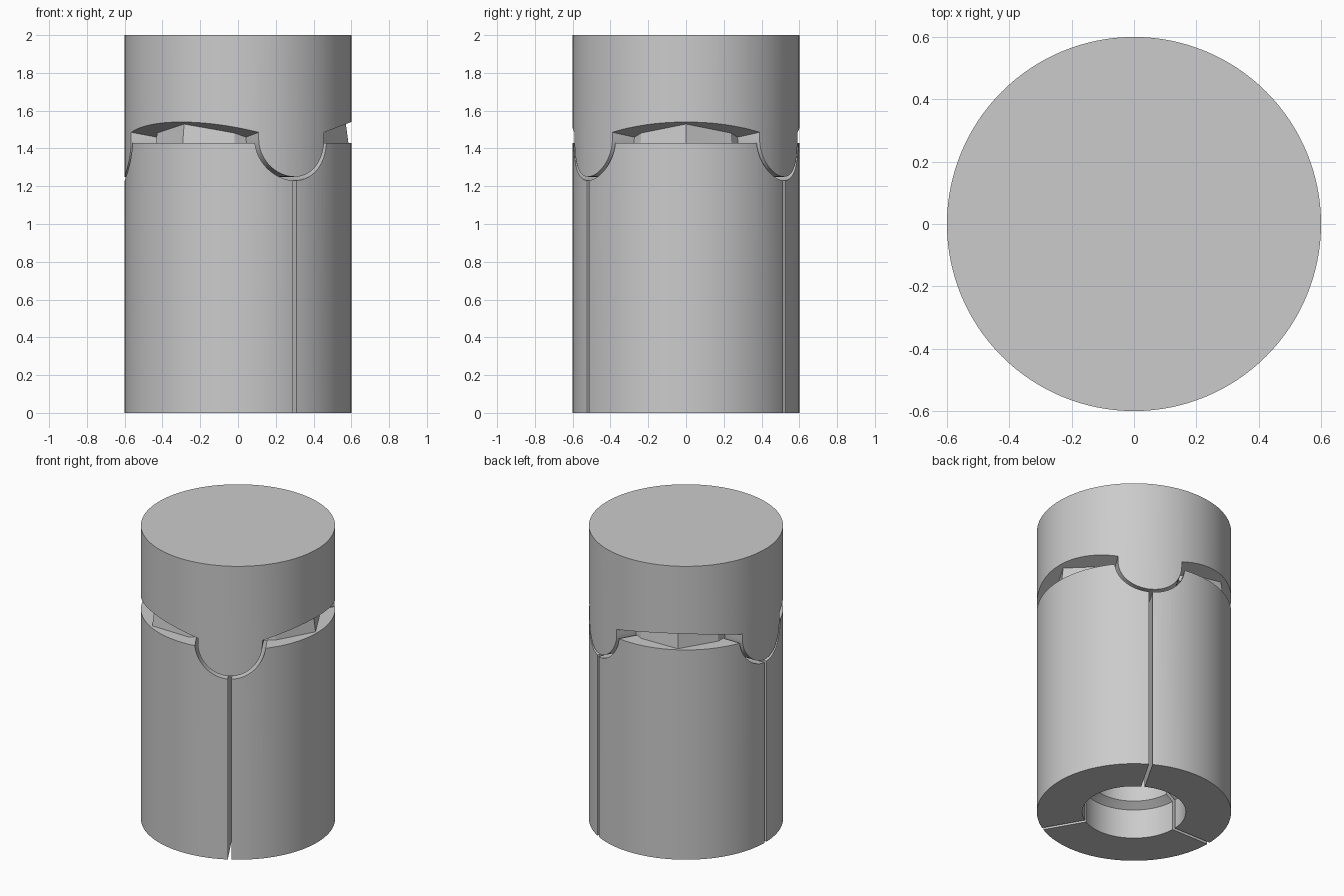
import bpy, bmesh
from math import sin, cos, pi, radians
from mathutils import Matrix, Vector

if "Cube" in bpy.data.objects:
    bpy.data.objects.remove(bpy.data.objects["Cube"])

RADIUS, SEGMENTS = 0.6, 128
GAPS = [radians(a) for a in (0, 120, 240)]
LOBES = [a + pi / 3 for a in GAPS]

grey = bpy.data.materials.new("plain grey")
grey.use_nodes = True
grey.diffuse_color = (0.6, 0.6, 0.6, 1)
grey.node_tree.nodes["Principled BSDF"].inputs["Base Color"].default_value = (0.6, 0.6, 0.6, 1)


def finish(name, bm):
    bmesh.ops.recalc_face_normals(bm, faces=bm.faces)
    mesh = bpy.data.meshes.new(name)
    bm.to_mesh(mesh)
    bm.free()
    mesh.materials.append(grey)
    obj = bpy.data.objects.new(name, mesh)
    bpy.context.collection.objects.link(obj)
    return obj


def prism(name, points, low, high, matrix=Matrix(), top_scale=1):
    """Extrude a 2D outline along local z, optionally tapered."""
    bm = bmesh.new()
    a = [bm.verts.new(matrix @ Vector((x, y, low))) for x, y in points]
    b = [bm.verts.new(matrix @ Vector((x * top_scale, y * top_scale, high))) for x, y in points]
    bm.faces.new(a)
    bm.faces.new(b)
    for i in range(len(a)):
        j = (i + 1) % len(a)
        bm.faces.new((a[i], a[j], b[j], b[i]))
    return finish(name, bm)


def arc(radius, start, end, count, centre=0):
    return [(radius * cos(start + (end - start) * i / count),
             centre + radius * sin(start + (end - start) * i / count)) for i in range(count + 1)]


def circle(radius, count=SEGMENTS):
    return arc(radius, 0, 2 * pi, count)[:-1]


def radial(angle):
    """Local x is sideways, y is up, z points outwards."""
    basis = Matrix(((0, 0, 1), (1, 0, 0), (0, 1, 0))).to_4x4()
    return Matrix.Rotation(angle, 4, 'Z') @ basis


def combine(target, tool, operation):
    tool.hide_render = True
    mod = target.modifiers.new("combine", 'BOOLEAN')
    mod.operation, mod.object, mod.solver = operation, tool, 'EXACT'
    bpy.context.view_layer.objects.active = target
    bpy.ops.object.modifier_apply(modifier=mod.name)
    bpy.data.objects.remove(tool)


def smooth(obj):
    bpy.ops.object.select_all(action='DESELECT')
    obj.select_set(True)
    bpy.context.view_layer.objects.active = obj
    bpy.ops.object.shade_smooth_by_angle(angle=radians(20))


# Split body: turned sleeve with a stepped bore
profile = [(0.6, 0), (0.6, 1.43), (0.27, 1.43), (0.27, 0.235), (0.32, 0.2), (0.32, 0)]
bm = bmesh.new()
rings = [[bm.verts.new((r * x, r * y, z)) for x, y in circle(1)] for r, z in profile]
for k, ring in enumerate(rings):
    following = rings[(k + 1) % len(rings)]
    for i in range(SEGMENTS):
        j = (i + 1) % SEGMENTS
        bm.faces.new((ring[i], ring[j], following[j], following[i]))
body = finish("split_body", bm)

# Round notches and narrow slots in the body
slot = [(-0.011, -0.1), (0.011, -0.1), (0.011, 1.6), (-0.011, 1.6)]
notch = arc(0.22, pi, 2 * pi, 32, 1.45) + [(0.22, 1.6), (-0.22, 1.6)]
for angle in LOBES:
    combine(body, prism("notch_cutter", notch, 0.2, 0.8, radial(angle)), 'DIFFERENCE')
    combine(body, prism("slot_cutter", slot, 0.1, 0.8, radial(angle)), 'DIFFERENCE')
smooth(body)

# Cap: oversized disc whose underside is three sloping planes
bm = bmesh.new()
bmesh.ops.create_cone(bm, cap_ends=True, segments=64, radius1=0.75, radius2=0.75, depth=1,
                      matrix=Matrix.Translation((0, 0, 1.5)))
for angle in GAPS:
    direction = Vector((cos(angle), sin(angle), 0))
    cut = bmesh.ops.bisect_plane(bm, geom=bm.verts[:] + bm.edges[:] + bm.faces[:],
                                 plane_co=direction * 0.6 + Vector((0, 0, 1.54)),
                                 plane_no=direction * -0.38 + Vector((0, 0, 1)),
                                 clear_inner=True)
    rim = [e for e in bm.edges if e.is_boundary]
    bmesh.ops.edgeloop_fill(bm, edges=rim)
cap = finish("lobed_cap", bm)

# Faceted neck under the cap
neck = []
for angle in GAPS:
    for turn, r in ((-28, 0.512), (0, 0.585), (28, 0.512)):
        neck.append((r * cos(angle + radians(turn)), r * sin(angle + radians(turn))))
combine(cap, prism("neck", neck, 1.425, 1.6, top_scale=0.96), 'UNION')

# Three round lobes that sit in the notches
lobe = arc(0.2, pi, 2 * pi, 32, 1.45) + [(0.2, 1.6), (-0.2, 1.6)]
for angle in LOBES:
    combine(cap, prism("lobe", lobe, 0.3, 0.72, radial(angle)), 'UNION')

# Trim the cap to the outer cylinder
combine(cap, prism("outer_trim", circle(RADIUS), 1, 2.0), 'INTERSECT')
smooth(cap)
